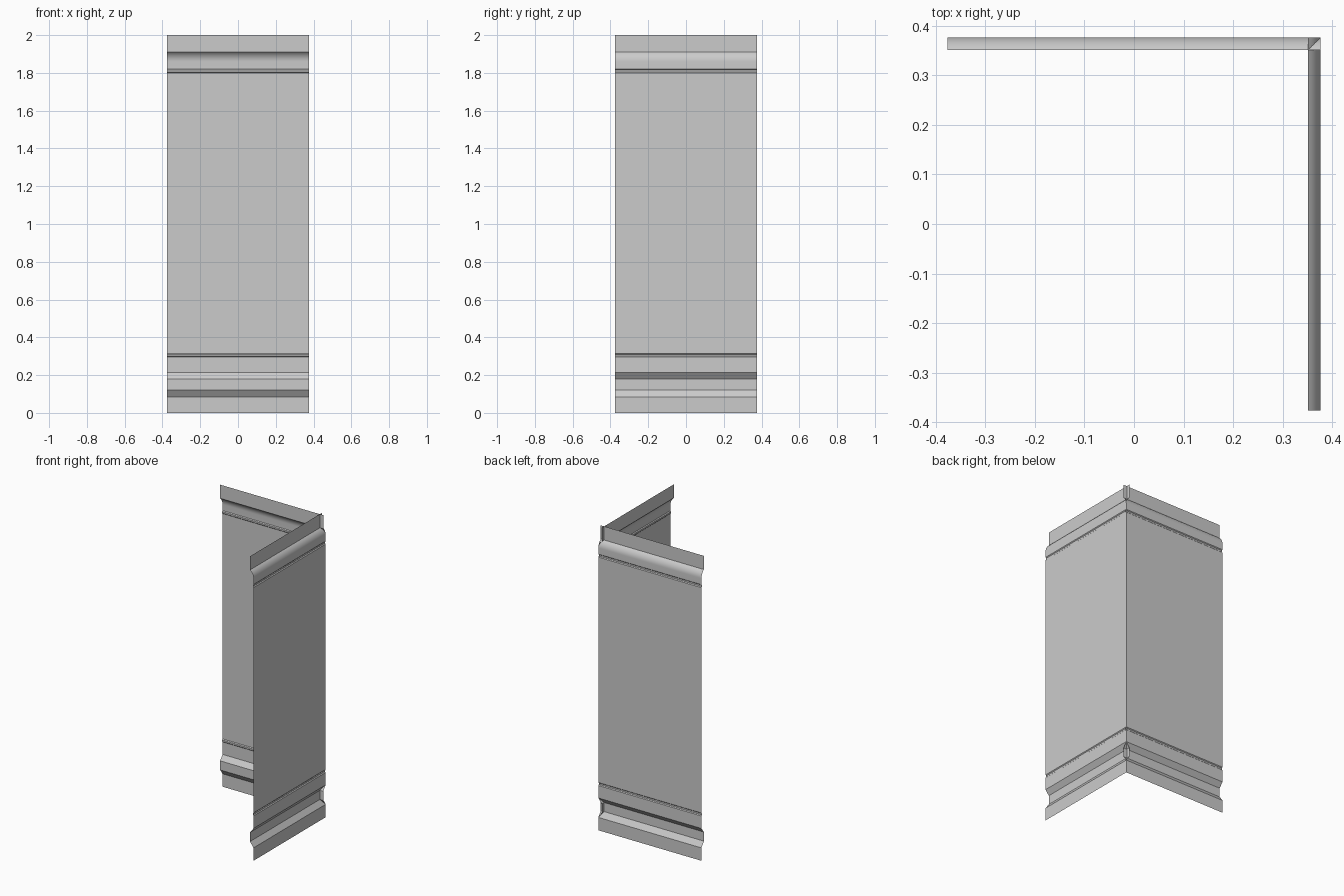
import bpy, bmesh, math

if "Cube" in bpy.data.objects:
    bpy.data.objects.remove(bpy.data.objects["Cube"])

HALF = 0.376      # half length of each wall, and its outermost plane
STEP = 0.025      # depth of the recessed bands
GROOVE = 0.005    # depth of the thin trim grooves

# wall profile as (inward offset, height), from floor to top
profile = [(0, 0), (0, 0.085), (STEP, 0.12), (STEP, 0.18), (0, 0.213)]
for z in (0.295, 1.80):
    profile += [(0, z), (GROOVE, z + 0.005), (GROOVE, z + 0.015), (0, z + 0.02)]

# rounded shoulder below the top strip
z0, z1 = 1.86, 1.91
end = 2 * math.atan(STEP / (z1 - z0))
radius = (z1 - z0) / math.sin(end)
for i in range(9):
    a = end * i / 8
    profile.append((radius * (1 - math.cos(a)), z0 + radius * math.sin(a)))
profile.append((STEP, 2.0))


def wall(name, turn):
    """Sweep the profile along x as a thin sheet, then turn it about z."""
    bm = bmesh.new()
    rows = [[bm.verts.new((x, HALF - d, z)) for x in (-HALF, HALF)] for d, z in profile]
    for (a, b), (c, d) in zip(rows, rows[1:]):
        bm.faces.new((a, b, d, c))      # faces the inside of the corner
    mesh = bpy.data.meshes.new(name)
    bm.to_mesh(mesh)
    bm.free()
    obj = bpy.data.objects.new(name, mesh)
    bpy.context.collection.objects.link(obj)
    obj.rotation_euler.z = turn
    bpy.ops.object.select_all(action='DESELECT')
    obj.select_set(True)
    bpy.context.view_layer.objects.active = obj
    bpy.ops.object.shade_smooth_by_angle(angle=math.radians(20))
    return obj


# two identical walls meeting at the back right corner
wall("back_wall", 0)
wall("right_wall", -math.pi / 2)
